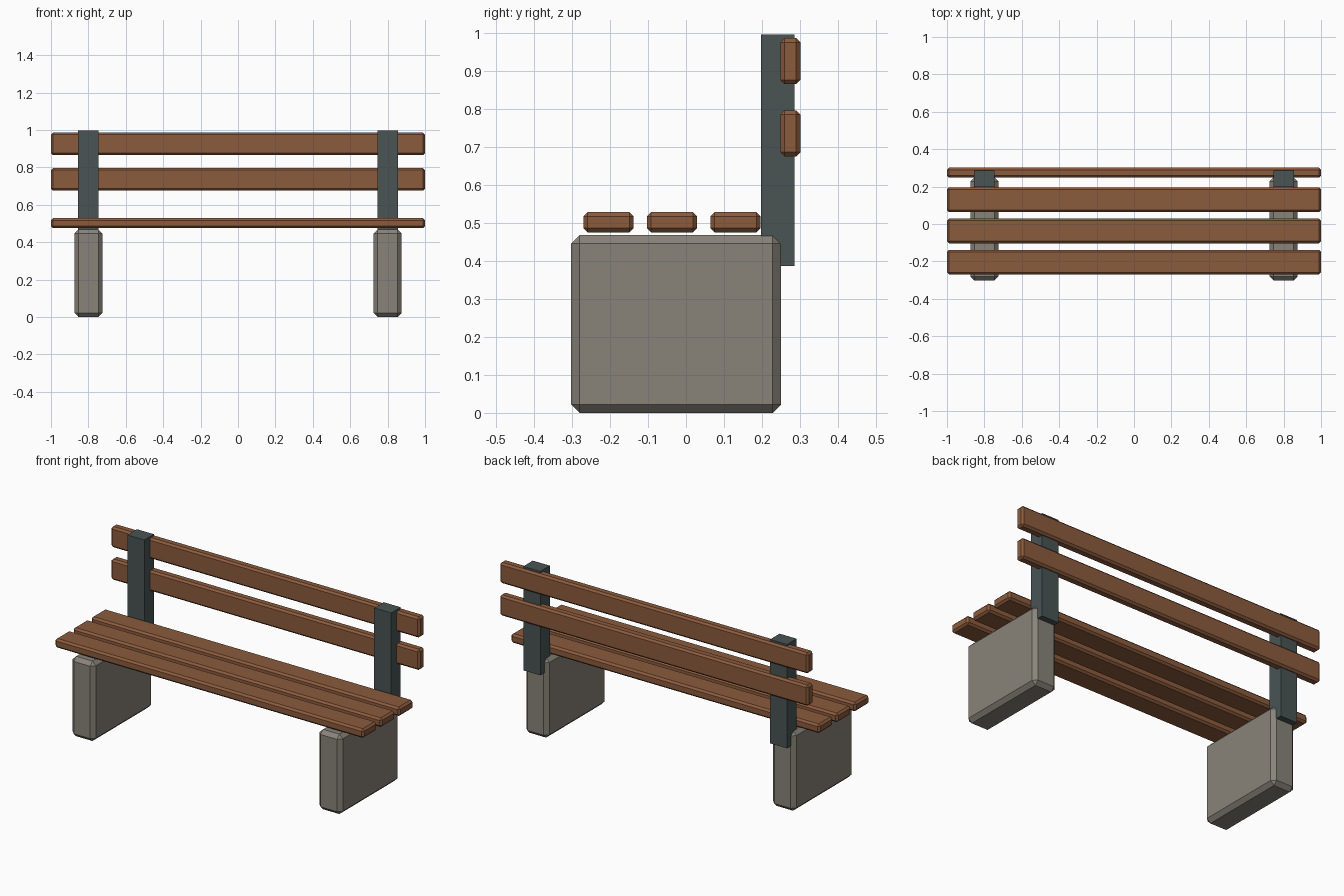
import bpy

cube = bpy.data.objects.get("Cube")
if cube:
    bpy.data.objects.remove(cube, do_unlink=True)


def material(name, color):
    mat = bpy.data.materials.new(name)
    mat.use_nodes = True
    mat.diffuse_color = (*color, 1)
    mat.node_tree.nodes["Principled BSDF"].inputs["Base Color"].default_value = (*color, 1)
    return mat


wood = material("brown wood", (0.26, 0.105, 0.047))
concrete = material("warm grey concrete", (0.25, 0.23, 0.195))
metal = material("dark slate metal", (0.068, 0.088, 0.088))


def block(name, x, y, z, mat, bevel=0):
    """Box spanning the given (min, max) ranges, with optional chamfered edges."""
    spans = (x, y, z)
    bpy.ops.mesh.primitive_cube_add(size=1, location=[(a + b) / 2 for a, b in spans])
    obj = bpy.context.object
    obj.name = name
    obj.scale = [b - a for a, b in spans]
    bpy.ops.object.transform_apply(location=False, rotation=False, scale=True)
    obj.data.materials.append(mat)
    if bevel:
        mod = obj.modifiers.new("chamfer", "BEVEL")
        mod.width = bevel
        mod.segments = 1
    return obj


# Concrete legs and the metal back posts behind them
for side, x in (("left", 0.8), ("right", -0.8)):
    block(side + "_leg", (x - 0.075, x + 0.075), (-0.302, 0.25), (0, 0.468), concrete, 0.022)
    block(side + "_back_post", (x - 0.055, x + 0.055), (0.197, 0.285), (0.387, 0.996), metal)

# Seat slats, front to back
for name, y in (("front", -0.27), ("middle", -0.103), ("rear", 0.064)):
    block(name + "_seat_slat", (-1, 1), (y, y + 0.132), (0.475, 0.528), wood, 0.011)

# Backrest slats
for name, z in (("lower", 0.675), ("upper", 0.865)):
    block(name + "_back_slat", (-1, 1), (0.248, 0.301), (z, z + 0.121), wood, 0.011)
